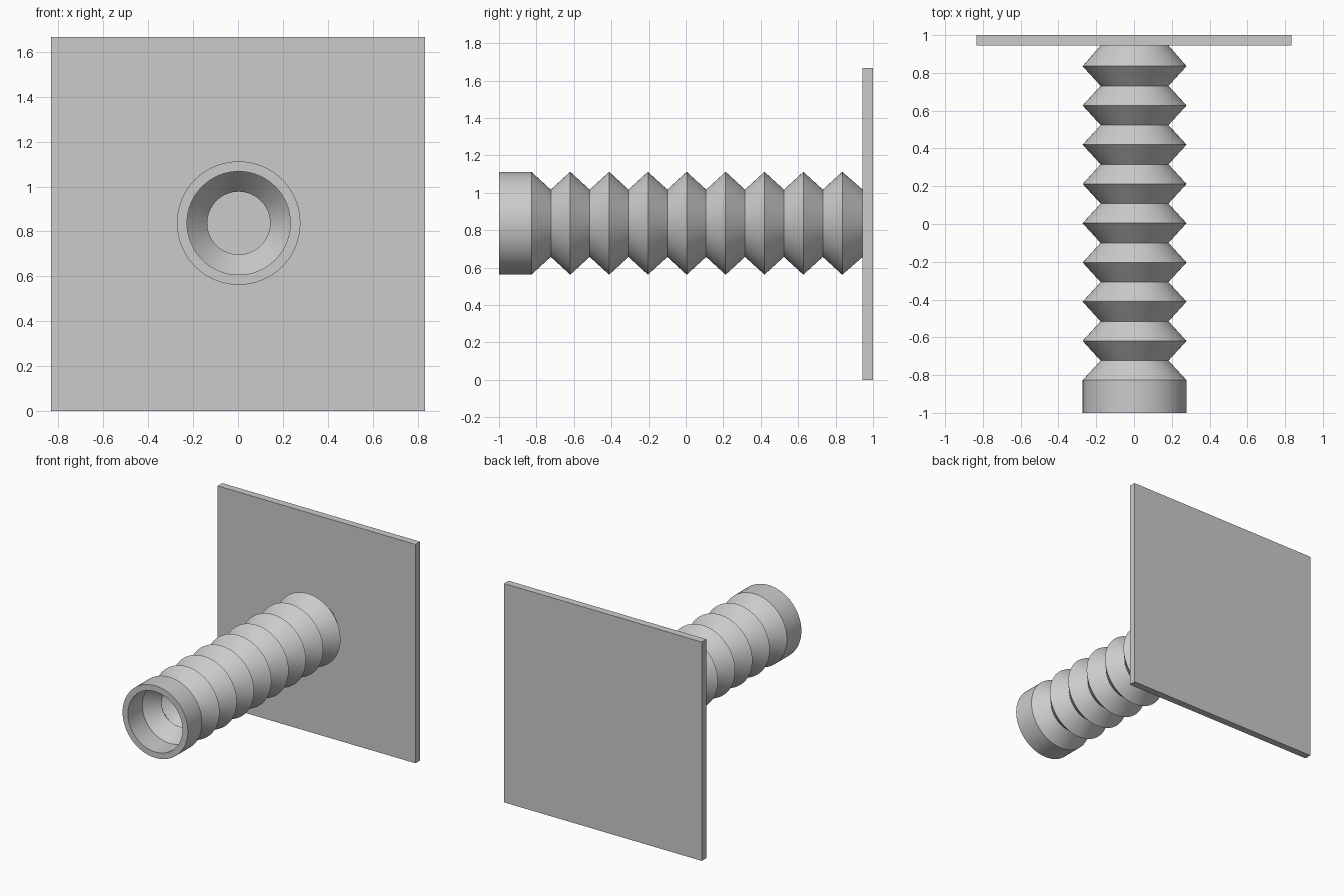
import bpy, bmesh, math
from mathutils import Matrix, Vector

cube = bpy.data.objects.get("Cube")
if cube:
    bpy.data.objects.remove(cube, do_unlink=True)

grey = bpy.data.materials.new("light_grey")
grey.use_nodes = True
grey.diffuse_color = (0.6, 0.6, 0.6, 1)
grey.node_tree.nodes["Principled BSDF"].inputs["Base Color"].default_value = (0.6, 0.6, 0.6, 1)

HALF = 0.833          # half width of the square plate
PLATE_FRONT = 0.945
WALL = 0.045
PEAK, VALLEY = 0.275, 0.18
PITCH, FOLDS = 0.2078, 8
COLLAR_END = -0.827


def add_object(name, bm):
    bmesh.ops.recalc_face_normals(bm, faces=bm.faces)
    mesh = bpy.data.meshes.new(name)
    bm.to_mesh(mesh)
    bm.free()
    mesh.materials.append(grey)
    obj = bpy.data.objects.new(name, mesh)
    bpy.context.collection.objects.link(obj)
    return obj


# Square back plate
bm = bmesh.new()
bmesh.ops.create_cube(bm, size=1)
depth = 1 - PLATE_FRONT
bmesh.ops.scale(bm, vec=(2 * HALF, depth, 2 * HALF), verts=bm.verts)
bmesh.ops.translate(bm, vec=(0, 1 - depth / 2, HALF), verts=bm.verts)
add_object("back_plate", bm)

# Hollow bellows with a plain collar: outer wall, then inner wall back
outer = [(-1, PEAK), (COLLAR_END, PEAK)]
for i in range(FOLDS):
    y = COLLAR_END + i * PITCH
    outer += [(y + PITCH / 2, VALLEY), (y + PITCH, PEAK)]
outer.append((PLATE_FRONT, VALLEY))
inner = [(y, r - WALL + (0.005 if r == VALLEY else 0)) for y, r in reversed(outer)]

bm = bmesh.new()
ring = [bm.verts.new((r, y, 0)) for y, r in outer + inner]
edges = [bm.edges.new((a, b)) for a, b in zip(ring, ring[1:] + ring[:1])]
bmesh.ops.spin(bm, geom=ring + edges, cent=(0, 0, 0), axis=(0, 1, 0),
               angle=math.tau, steps=64, use_merge=True)
bmesh.ops.remove_doubles(bm, verts=bm.verts, dist=0.0001)
bmesh.ops.translate(bm, vec=(0.003, 0, HALF + 0.004), verts=bm.verts)
tube = add_object("bellows_tube", bm)

bpy.ops.object.select_all(action="DESELECT")
tube.select_set(True)
bpy.context.view_layer.objects.active = tube
bpy.ops.object.shade_smooth_by_angle(angle=math.radians(30))
